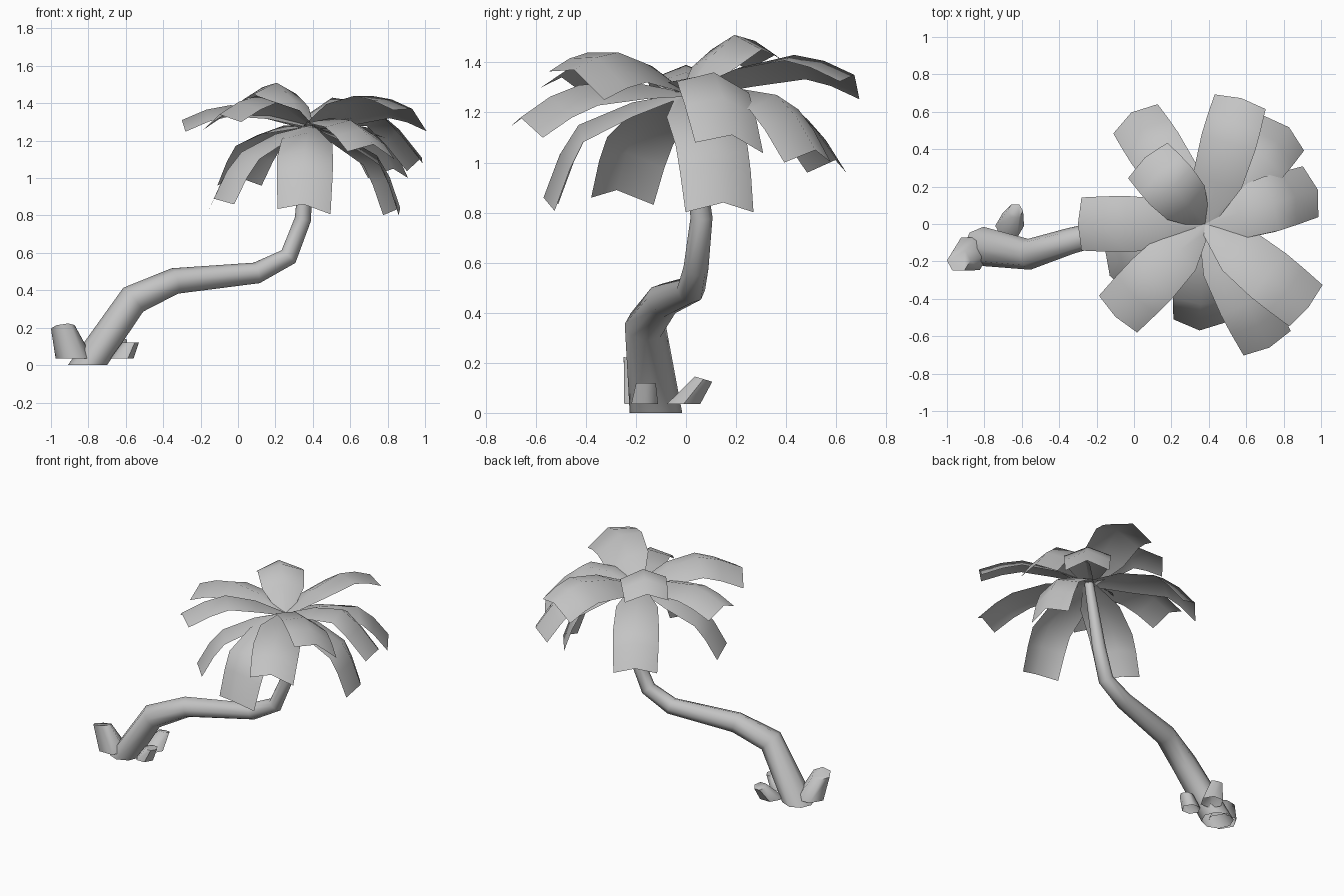
import bpy
import bmesh
from math import radians, sin, cos, pi
from mathutils import Vector

old = bpy.data.objects.get("Cube")
if old:
    bpy.data.objects.remove(old, do_unlink=True)

# One plain grey for everything
grey = bpy.data.materials.new("plain grey")
grey.use_nodes = True
colour = (0.55, 0.55, 0.55, 1)
grey.diffuse_color = colour
grey.node_tree.nodes["Principled BSDF"].inputs["Base Color"].default_value = colour

UP = Vector((0, 0, 1))
CROWN = Vector((0.38, 0, 1.28))


def finish(bm, name):
    """Turn a bmesh into a smooth shaded object."""
    mesh = bpy.data.meshes.new(name)
    bm.to_mesh(mesh)
    bm.free()
    mesh.materials.append(grey)
    obj = bpy.data.objects.new(name, mesh)
    bpy.context.collection.objects.link(obj)
    bpy.ops.object.select_all(action='DESELECT')
    obj.select_set(True)
    bpy.context.view_layer.objects.active = obj
    bpy.ops.object.shade_smooth_by_angle(angle=radians(65))
    return obj


def tube(name, path, sides, cap_top):
    """Sweep a polygon ring along (centre, radius, ring normal) stations."""
    bm = bmesh.new()
    rings = []
    for centre, radius, normal in path:
        side = Vector((0, 1, 0))
        side = (side - normal * side.dot(normal)).normalized()
        other = side.cross(normal)
        ring = []
        for i in range(sides):
            a = 2 * pi * i / sides
            ring.append(bm.verts.new(centre + radius * (other * cos(a) + side * sin(a))))
        rings.append(ring)
    for low, high in zip(rings, rings[1:]):
        for i in range(sides):
            j = (i + 1) % sides
            bm.faces.new((low[i], low[j], high[j], high[i]))
    if cap_top:
        bm.faces.new(rings[-1])
    bmesh.ops.recalc_face_normals(bm, faces=bm.faces)
    return finish(bm, name)


# Leaning trunk: x, y, z, radius
stations = [
    (-0.805, -0.12, 0, 0.105),
    (-0.56, -0.162, 0.35, 0.083),
    (-0.338, -0.09, 0.45, 0.07),
    (0.10, 0.02, 0.493, 0.057),
    (0.27, 0.04, 0.58, 0.05),
    (0.347, 0.062, 0.78, 0.044),
    (0.38, 0, 1.28, 0.03),
]
points = [Vector(s[:3]) for s in stations]
path = []
for i, p in enumerate(points):
    if i in (0, len(points) - 1):
        normal = UP
    else:
        normal = (p - points[i - 1]).normalized() + (points[i + 1] - p).normalized()
        normal.normalize()
    path.append((p, stations[i][3], normal))
tube("trunk", path, 8, False)

# Cut stumps round the foot: bottom centre, radius, top centre, radius, cut tilt
stumps = {
    "large_stump": ((-0.875, -0.16, 0.035), 0.1, (-0.937, -0.195, 0.205), 0.064, (-0.15, 0.25, 1)),
    "small_stump": ((-0.62, -0.165, 0.035), 0.062, (-0.575, -0.16, 0.12), 0.045, (0, 0, 1)),
    "back_stump": ((-0.665, -0.01, 0.035), 0.077, (-0.635, 0.07, 0.135), 0.042, (0, 0.3, 1)),
}
for name, (low, low_r, high, high_r, tilt) in stumps.items():
    cut = Vector(tilt).normalized()
    tube(name, [(Vector(low), low_r, UP), (Vector(high), high_r, cut)], 6, True)


def leaf(name, azimuth, bend, tip, roll):
    """Creased sheet from the crown over a bend to a broad, cut-off tip."""
    a = radians(azimuth)
    out = Vector((cos(a), sin(a), 0))
    across = Vector((-sin(a), cos(a), 0))
    left = across + UP * roll
    at = lambda rz: Vector((CROWN.x, CROWN.y, 0)) + out * rz[0] + UP * rz[1]
    bend, tip = at(bend), at(tip)
    shoulder = CROWN.lerp(bend, 0.5) + UP * 0.025
    knee = bend.lerp(tip, 0.45) + (UP + out) * 0.012
    ridge = [CROWN, shoulder, bend, knee, tip]
    half = [0.04, 0.135, 0.15, 0.148, 0.142]
    drop = [0.01, 0.045, 0.06, 0.065, 0.065]
    bm = bmesh.new()
    rows = []
    for i, p in enumerate(ridge):
        along = (ridge[min(i + 1, 4)] - ridge[max(i - 1, 0)]).normalized()
        down = (along.cross(across) - UP * 0.35).normalized()
        if along.cross(across).z > 0:
            down = (across.cross(along) - UP * 0.35).normalized()
        sides = [p + left * half[i] * s + down * drop[i] for s in (1, -1)]
        rows.append([bm.verts.new(v) for v in (sides[0], p, sides[1])])
    for low, high in zip(rows, rows[1:]):
        for k in (0, 1):
            bm.faces.new((low[k], low[k + 1], high[k + 1], high[k]))
    bmesh.ops.recalc_face_normals(bm, faces=bm.faces)
    if sum(f.normal.z for f in bm.faces) < 0:
        bmesh.ops.reverse_faces(bm, faces=bm.faces)
    return finish(bm, name)


# Leaves: azimuth, bend (reach, height), tip (reach, height), sideways roll
leaves = [
    (180, (0.42, 1.39), (0.68, 1.31), 0),
    (123.5, (0.50, 1.23), (0.715, 1.01), 0),
    (132, (0.26, 1.51), (0.48, 1.43), 0),
    (74, (0.45, 1.43), (0.70, 1.35), -0.25),
    (49, (0.48, 1.27), (0.685, 1.05), 0),
    (17, (0.38, 1.36), (0.63, 1.11), -0.15),
    (-39, (0.43, 1.44), (0.71, 1.37), -0.4),
    (-62.5, (0.48, 1.31), (0.745, 1.18), -0.15),
    (-93, (0.43, 1.15), (0.57, 0.86), -0.1),
    (226, (0.40, 1.44), (0.69, 1.34), 0.15),
    (208.5, (0.41, 1.14), (0.58, 0.89), 0.1),
    (17, (0.38, 1.12), (0.51, 0.84), 0),
]
for n, spec in enumerate(leaves, 1):
    leaf(f"leaf_{n}", *spec)
